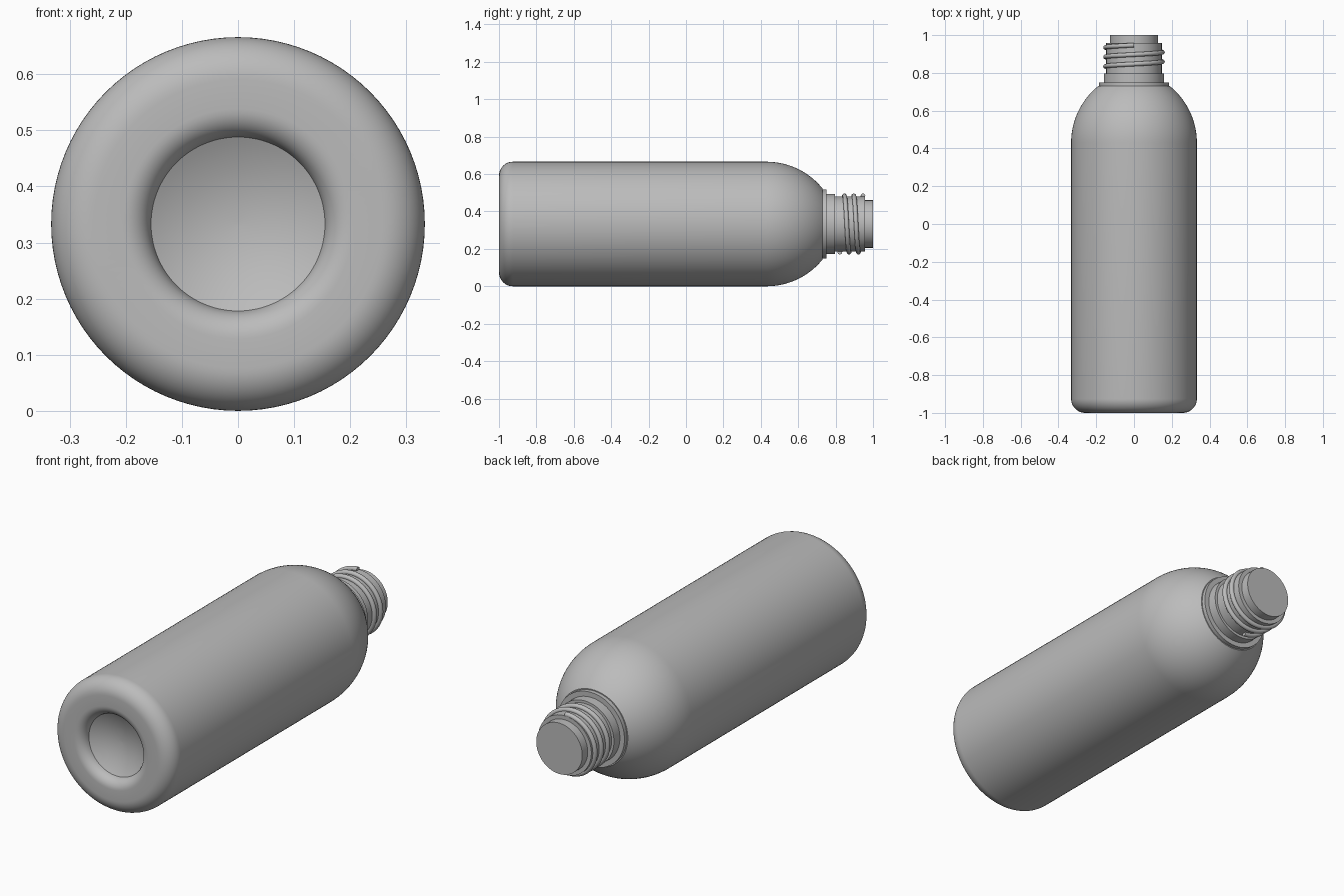
import bpy, bmesh
from math import sin, cos, pi, radians

if "Cube" in bpy.data.objects:
    bpy.data.objects.remove(bpy.data.objects["Cube"])

CZ = 0.333   # height of the bottle axis, which runs along y
SIDES = 96

plastic = bpy.data.materials.new("grey_plastic")
plastic.diffuse_color = (0.5, 0.5, 0.5, 1)
plastic.use_nodes = True
plastic.node_tree.nodes["Principled BSDF"].inputs["Base Color"].default_value = plastic.diffuse_color


def finish(name, bm):
    bmesh.ops.recalc_face_normals(bm, faces=bm.faces)
    mesh = bpy.data.meshes.new(name)
    bm.to_mesh(mesh)
    bm.free()
    mesh.materials.append(plastic)
    ob = bpy.data.objects.new(name, mesh)
    bpy.context.collection.objects.link(ob)
    bpy.ops.object.select_all(action='DESELECT')
    ob.select_set(True)
    bpy.context.view_layer.objects.active = ob
    bpy.ops.object.shade_smooth_by_angle(angle=radians(35))
    return ob


def skin(bm, rings, close):
    """Bridge a list of vertex rings with quads."""
    for a, b in zip(rings, rings[1:] + rings[:1] if close else rings[1:]):
        n = len(a)
        for i in range(n):
            j = (i + 1) % n
            bm.faces.new((a[i], a[j], b[j], b[i]))


def lathe(name, profile):
    """Spin (radius, y) points about the bottle axis."""
    bm = bmesh.new()
    rings = []
    for r, y in profile:
        rings.append([bm.verts.new((r * sin(2 * pi * i / SIDES), y, CZ + r * cos(2 * pi * i / SIDES)))
                      for i in range(SIDES)])
    skin(bm, rings, False)
    bm.faces.new(rings[0])
    bm.faces.new(rings[-1])
    return finish(name, bm)


def arc(cr, cy, rad, a0, a1, n):
    """Points of a circular arc in the (radius, y) plane, angles in degrees."""
    return [(cr + rad * cos(radians(a0 + (a1 - a0) * i / n)),
             cy + rad * sin(radians(a0 + (a1 - a0) * i / n))) for i in range(n + 1)]


# Body: dished base, rounded foot, straight wall, domed shoulder
dish = [(0.155 * t, -0.915 - 0.04 * t * t) for t in (0.02, 0.2, 0.4, 0.6, 0.8, 0.93, 1.0)]
lip = arc(0.205, -0.95, 0.05, 190, 270, 8)
foot = arc(0.258, -0.925, 0.075, -90, 0, 12)
shoulder = arc(-0.053, 0.43, 0.386, 0, 51, 20)
lathe("bottle_body", dish + lip + foot + shoulder)

# Neck: stepped collars, threaded section and lip
lathe("neck", [(0.185, 0.71), (0.185, 0.75), (0.16, 0.75), (0.16, 0.797), (0.147, 0.797),
               (0.147, 0.957), (0.127, 0.957), (0.127, 1.0)])

# Screw thread: rounded bead swept along a helix
TURNS, PITCH, STEPS, BEAD = 2.5, 0.05, 200, 0.012
bm = bmesh.new()
rings = []
for k in range(STEPS + 1):
    a = -2 * pi * TURNS * (1 - k / STEPS)
    y = 0.947 + PITCH * a / (2 * pi)
    ring = []
    for i in range(12):
        t = 2 * pi * i / 12
        r = 0.151 + BEAD * cos(t)
        ring.append(bm.verts.new((r * sin(a), y + BEAD * sin(t), CZ + r * cos(a))))
    rings.append(ring)
skin(bm, rings, False)
bm.faces.new(rings[0])
bm.faces.new(rings[-1])
finish("screw_thread", bm)
